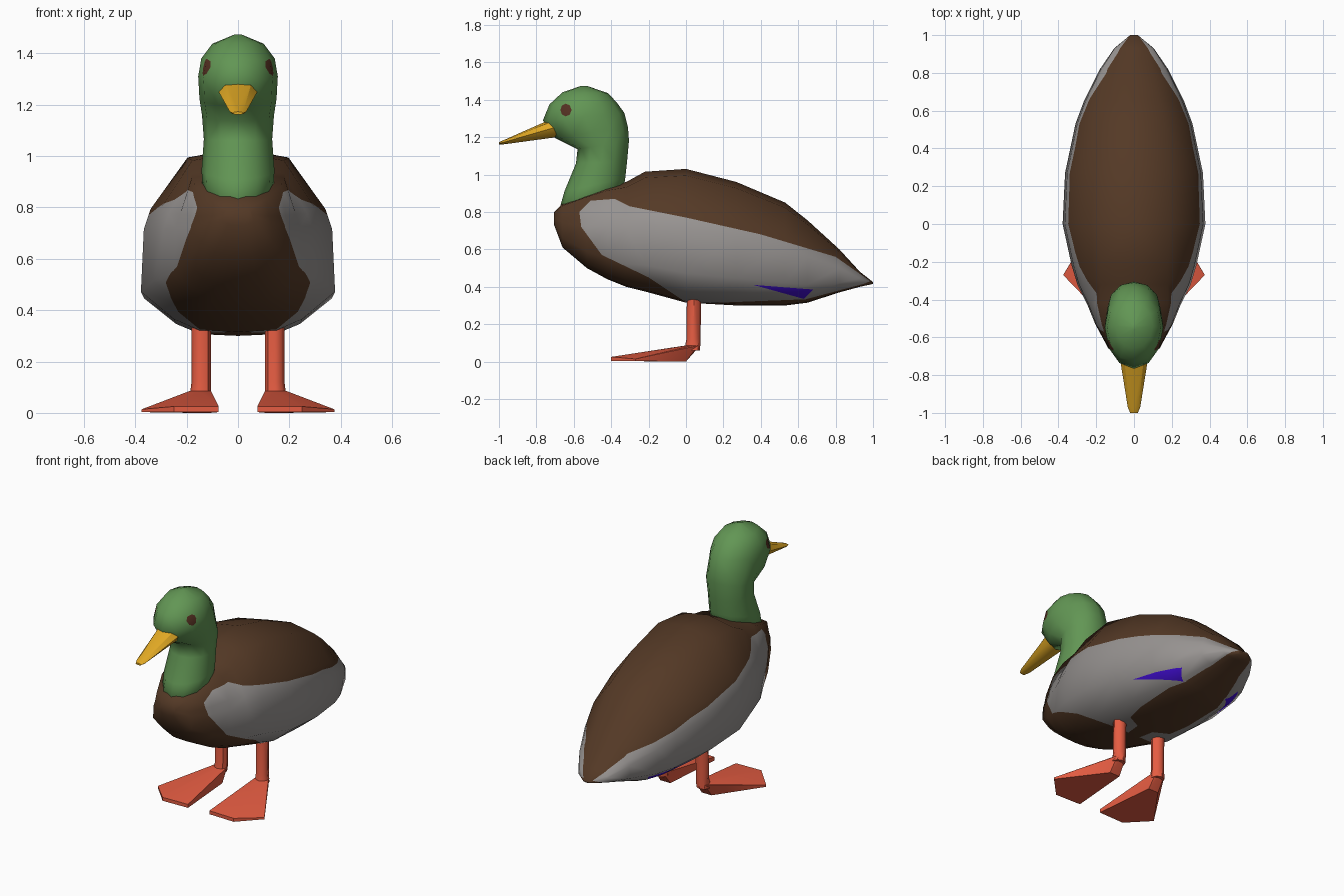
import bpy, bmesh, math
from mathutils import Vector
from mathutils.bvhtree import BVHTree
from mathutils.geometry import barycentric_transform

if "Cube" in bpy.data.objects:
    bpy.data.objects.remove(bpy.data.objects["Cube"])


def material(name, rgb):
    m = bpy.data.materials.new(name)
    m.diffuse_color = (*rgb, 1)
    m.use_nodes = True
    m.node_tree.nodes["Principled BSDF"].inputs["Base Color"].default_value = m.diffuse_color
    return m


BROWN = material("brown feathers", (0.089, 0.041, 0.019))
GREY = material("grey wing", (0.314, 0.296, 0.287))
PURPLE = material("purple wing patch", (0.051, 0.004, 0.61))
GREEN = material("green head", (0.122, 0.305, 0.089))
EYE = material("dark eye", (0.089, 0.03, 0.016))
YELLOW = material("yellow bill", (0.76, 0.40, 0.018))
ORANGE = material("orange leg", (0.775, 0.107, 0.054))


def loft(rings):
    """Skin a list of closed rings of points and cap both ends."""
    bm = bmesh.new()
    loops = [[bm.verts.new(p) for p in r] for r in rings]
    n = len(loops[0])
    for a, b in zip(loops, loops[1:]):
        for i in range(n):
            j = (i + 1) % n
            bm.faces.new((a[i], a[j], b[j], b[i]))
    bm.faces.new(loops[0])
    bm.faces.new(loops[-1])
    bmesh.ops.triangulate(bm, faces=bm.faces[:])
    bmesh.ops.recalc_face_normals(bm, faces=bm.faces[:])
    return bm


def finish(bm, name, mats, smooth=None):
    me = bpy.data.meshes.new(name)
    bm.to_mesh(me)
    bm.free()
    for m in mats:
        me.materials.append(m)
    ob = bpy.data.objects.new(name, me)
    bpy.context.collection.objects.link(ob)
    if smooth is not None:
        bpy.ops.object.select_all(action='DESELECT')
        bpy.context.view_layer.objects.active = ob
        ob.select_set(True)
        bpy.ops.object.shade_smooth_by_angle(angle=math.radians(smooth))
    return ob


def inside(y, z, poly):
    hit = False
    for (y1, z1), (y2, z2) in zip(poly, poly[1:] + poly[:1]):
        if (z1 > z) != (z2 > z) and y < y1 + (z - z1) * (y2 - y1) / (z2 - z1):
            hit = not hit
    return hit


def painted(bm, name, mats, regions):
    """Cut side-view outlines into the surface, colour them, keep the smooth shading."""
    bm.normal_update()
    tree = BVHTree.FromBMesh(bm)
    tris = [([v.co.copy() for v in f.verts], [v.normal.copy() for v in f.verts]) for f in bm.faces]
    for poly in regions:
        for (y1, z1), (y2, z2) in zip(poly, poly[1:] + poly[:1]):
            bmesh.ops.bisect_plane(bm, geom=bm.verts[:] + bm.edges[:] + bm.faces[:], dist=1e-5,
                                   plane_co=(0, y1, z1), plane_no=(0, z1 - z2, y2 - y1))
    for f in bm.faces:
        f.smooth = True
        c = f.calc_center_median()
        for i, poly in enumerate(regions):
            if inside(c.y, c.z, poly):
                f.material_index = i + 1
    normals = []
    for v in bm.verts:
        _, no, idx, _ = tree.find_nearest(v.co)
        (a, b, c), (na, nb, nc) = tris[idx]
        n = barycentric_transform(v.co, a, b, c, na, nb, nc)
        normals.append(n.normalized() if n.length > 0.01 else no)
    ob = finish(bm, name, mats)
    ob.data.normals_split_custom_set_from_vertices(normals)
    return ob


# Body: cross-sections from chest to tail (y, bottom, top, half width, back flatness)
stations = [
    (-0.705, 0.73, 0.80, 0.06, 0.7), (-0.66, 0.61, 0.845, 0.135, 0.8),
    (-0.53, 0.50, 0.90, 0.205, 0.8), (-0.42, 0.44, 0.94, 0.25, 0.72),
    (-0.32, 0.40, 0.96, 0.30, 0.6), (-0.22, 0.375, 1.015, 0.33, 0.54),
    (0.0, 0.315, 1.03, 0.378, 0.52), (0.27, 0.30, 0.96, 0.365, 0.52),
    (0.53, 0.30, 0.85, 0.31, 0.52), (0.65, 0.315, 0.755, 0.265, 0.52),
    (0.82, 0.37, 0.60, 0.18, 0.55), (0.93, 0.40, 0.48, 0.105, 0.6),
    (1.0, 0.415, 0.425, 0.02, 0.6)]
rings = []
for y, lo, hi, w, k in stations:
    half = [(0.4, 0.01), (0.66, 0.07), (1, 0.22), (0.97, 0.56), (0.9, 0.67), (k, 0.95)]
    outline = [(0, 0)] + half + [(0, 1)] + [(-x, t) for x, t in reversed(half)]
    rings.append([(x * w, y, lo + t * (hi - lo)) for x, t in outline])
wing = [(-0.57, 0.80), (-0.51, 0.86), (-0.38, 0.87), (-0.3, 0.83), (0.0, 0.77), (0.4, 0.68),
        (0.8, 0.56), (0.985, 0.43), (0.95, 0.415), (0.64, 0.333), (0.1, 0.312), (0.0, 0.317),
        (-0.2, 0.45), (-0.45, 0.57), (-0.56, 0.72)]
patch = [(0.36, 0.41), (0.68, 0.385), (0.63, 0.335)]
painted(loft(rings), "body", [BROWN, GREY, PURPLE], [wing, patch])

# Neck and head: tilted oval rings (front y, front z, back y, back z, half width)
ovals = [
    (-0.695, 0.75, -0.34, 0.88, 0.135), (-0.65, 0.91, -0.325, 0.98, 0.142),
    (-0.588, 1.06, -0.315, 1.07, 0.133), (-0.58, 1.135, -0.305, 1.18, 0.14),
    (-0.70, 1.195, -0.31, 1.25, 0.15), (-0.765, 1.29, -0.33, 1.33, 0.155),
    (-0.73, 1.375, -0.37, 1.385, 0.143), (-0.66, 1.44, -0.417, 1.435, 0.10),
    (-0.56, 1.474, -0.53, 1.474, 0.012)]
rings = []
for fy, fz, by, bz, w in ovals:
    ring = []
    for i in range(12):
        a = math.tau * i / 12
        s = (1 + math.cos(a)) / 2
        ring.append((w * math.sin(a), fy + s * (by - fy), fz + s * (bz - fz)))
    rings.append(ring)
eye = [(-0.642 + 0.03 * math.cos(math.tau * i / 8), 1.345 + 0.034 * math.sin(math.tau * i / 8))
       for i in range(8)]
painted(loft(rings), "head_and_neck", [GREEN, EYE], [eye])

# Bill: flattened taper (y, z, half width, half height)
rings = []
for y, z, w, h in [(-0.69, 1.255, 0.078, 0.055), (-0.97, 1.174, 0.033, 0.012),
                   (-1.0, 1.167, 0.02, 0.006)]:
    rings.append([(w * math.cos(math.tau * i / 8), y, z + h * math.sin(math.tau * i / 8))
                  for i in range(8)])
finish(loft(rings), "bill", [YELLOW], 45)


# Legs and webbed feet, mirrored across x
def mirror(ob):
    ob.modifiers.new("mirror", 'MIRROR').use_axis = (True, False, False)


def leg_ring(x, y, z, r):
    return [(x + r * math.cos(math.tau * i / 8), y + r * math.sin(math.tau * i / 8), z)
            for i in range(8)]


mirror(finish(loft([leg_ring(0.147, 0.033, 0.06, 0.042), leg_ring(0.143, 0.04, 0.12, 0.038),
                    leg_ring(0.143, 0.043, 0.38, 0.038)]), "leg", [ORANGE], 45))

bm = bmesh.new()
foot = leg_ring(0.147, 0.033, 0.085, 0.042) + [(0.11, 0.0, 0), (0.18, 0.0, 0)]
for x, y, top in [(0.375, -0.27, 0.014), (0.25, -0.40, 0.025), (0.075, -0.395, 0.025)]:
    foot += [(x, y, 0.003), (x, y, top)]
for p in foot:
    bm.verts.new(p)
bmesh.ops.convex_hull(bm, input=bm.verts[:])
bmesh.ops.recalc_face_normals(bm, faces=bm.faces[:])
mirror(finish(bm, "webbed_foot", [ORANGE], 25))
